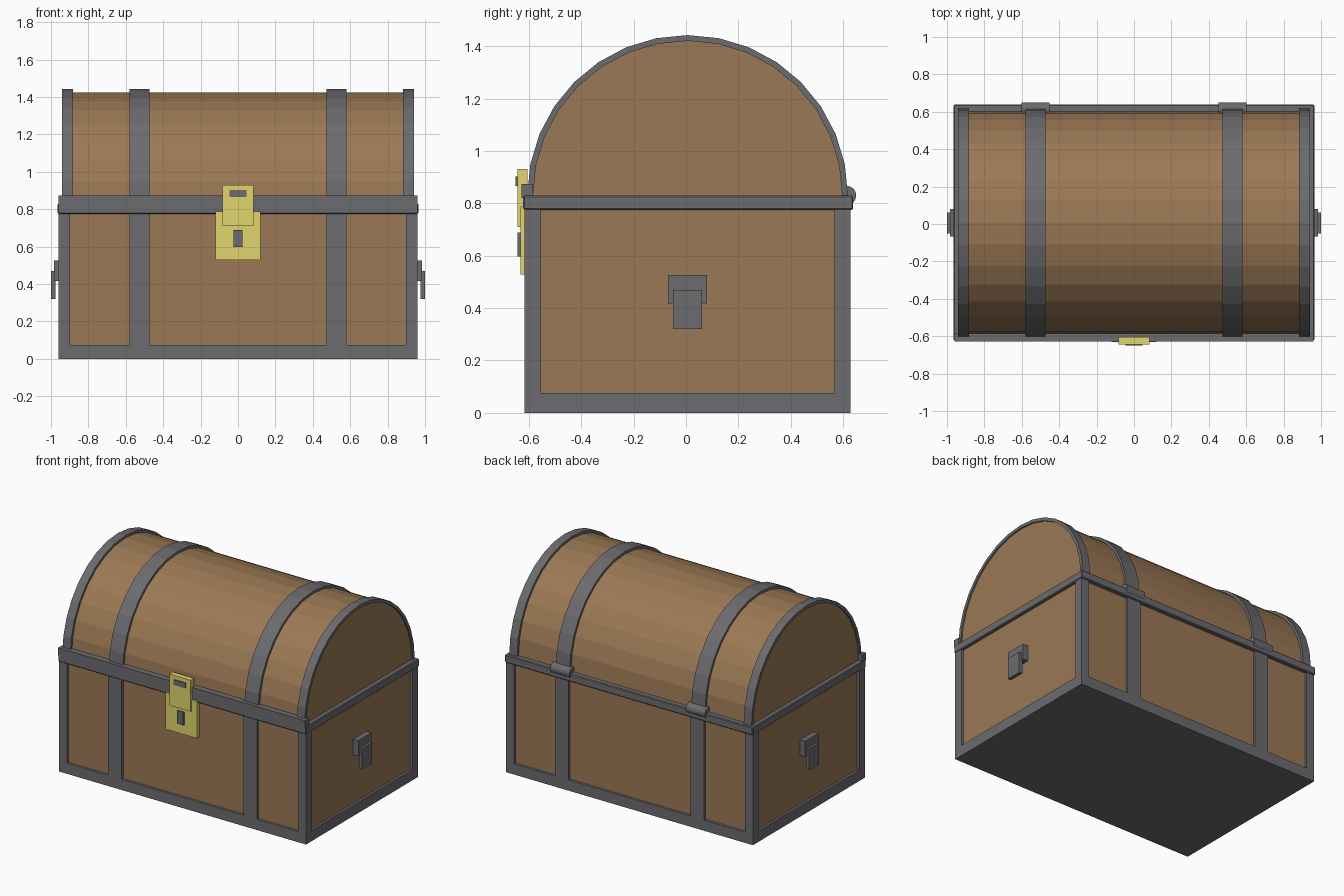
import bpy, bmesh, math
from mathutils import Matrix

if "Cube" in bpy.data.objects:
    bpy.data.objects.remove(bpy.data.objects["Cube"])

CY = 0.006          # depth centre of the chest
LID_Z = 0.83        # height where the arched lid starts


def material(name, rgb):
    m = bpy.data.materials.new(name)
    m.diffuse_color = (*rgb, 1)
    m.use_nodes = True
    m.node_tree.nodes["Principled BSDF"].inputs["Base Color"].default_value = m.diffuse_color
    return m


WOOD = material("wood", (0.33, 0.19, 0.09))
IRON = material("iron", (0.15, 0.15, 0.16))
BRASS = material("brass", (0.76, 0.66, 0.15))


def finish(name, bm, mat):
    bmesh.ops.recalc_face_normals(bm, faces=bm.faces)
    me = bpy.data.meshes.new(name)
    bm.to_mesh(me)
    bm.free()
    me.materials.append(mat)
    ob = bpy.data.objects.new(name, me)
    bpy.context.collection.objects.link(ob)
    return ob


def boxes(name, mat, *ranges, bevel=0):
    """One object made of boxes given as (x0, x1, y0, y1, z0, z1)."""
    bm = bmesh.new()
    for x0, x1, y0, y1, z0, z1 in ranges:
        m = Matrix.Translation(((x0 + x1) / 2, (y0 + y1) / 2, (z0 + z1) / 2))
        m = m @ Matrix.Diagonal((x1 - x0, y1 - y0, z1 - z0, 1))
        bmesh.ops.create_cube(bm, size=1, matrix=m)
    ob = finish(name, bm, mat)
    if bevel:
        mod = ob.modifiers.new("bevel", "BEVEL")
        mod.width, mod.segments = bevel, 1
    return ob


def extrude_profile(name, mat, profile, x0, x1):
    """Extrude a closed (y, z) outline along x."""
    bm = bmesh.new()
    face = bm.faces.new([bm.verts.new((x0, y, z)) for y, z in profile])
    out = bmesh.ops.extrude_face_region(bm, geom=[face])["geom"]
    verts = [g for g in out if isinstance(g, bmesh.types.BMVert)]
    bmesh.ops.translate(bm, verts=verts, vec=(x1 - x0, 0, 0))
    return finish(name, bm, mat)


def arc(r, n=16):
    return [(CY + r * math.cos(math.pi * i / n), LID_Z + r * math.sin(math.pi * i / n))
            for i in range(n + 1)]


# wooden body, showing through the iron frame as recessed panels
boxes("body", WOOD, (-0.943, 0.943, CY - 0.605, CY + 0.605, 0.005, 0.79))
boxes("base_plate", IRON, (-0.95, 0.95, CY - 0.61, CY + 0.61, 0, 0.02))

# iron frame: corner posts, bottom rails, front and back straps
Y0, Y1 = CY - 0.622, CY + 0.622
for sx, side in ((-1, "left"), (1, "right")):
    def xr(a, b):
        return tuple(sorted((sx * a, sx * b)))
    boxes(side + "_corner_posts", IRON,
          (*xr(0.898, 0.96), Y0, Y0 + 0.062, 0, 0.79),
          (*xr(0.898, 0.96), Y1 - 0.062, Y1, 0, 0.79))
    boxes(side + "_bottom_rail", IRON, (*xr(0.93, 0.96), Y0, Y1, 0, 0.075))
    boxes(side + "_body_straps", IRON,
          (*xr(0.473, 0.58), Y0, Y0 + 0.03, 0, 0.79),
          (*xr(0.473, 0.58), Y1 - 0.03, Y1, 0, 0.79))

    # arched lid bands
    for label, a, b in (("end", 0.881, 0.942), ("middle", 0.473, 0.58)):
        extrude_profile(f"{side}_{label}_lid_band", IRON,
                        arc(0.612) + arc(0.59)[::-1], *xr(a, b))

    # hinge barrel at the back
    bm = bmesh.new()
    m = Matrix.Translation((sx * 0.527, 0.613, LID_Z)) @ Matrix.Rotation(math.pi / 2, 4, "Y")
    bmesh.ops.create_cone(bm, cap_ends=True, segments=16, radius1=0.037,
                          radius2=0.037, depth=0.15, matrix=m)
    finish(side + "_hinge", bm, IRON)

    # side handle: mount and drop plate
    boxes(side + "_handle_mount", IRON, (*xr(0.935, 0.983), CY - 0.074, CY + 0.074, 0.417, 0.527))
    boxes(side + "_handle_drop", IRON, (*xr(0.975, 1.0), CY - 0.056, CY + 0.056, 0.321, 0.47))

boxes("front_bottom_rail", IRON, (-0.96, 0.96, Y0, Y0 + 0.03, 0, 0.075))
boxes("back_bottom_rail", IRON, (-0.96, 0.96, Y1 - 0.03, Y1, 0, 0.075))

# rim around the top of the body and the lip of the lid
boxes("rim", IRON, (-0.964, 0.964, -0.622, 0.638, 0.775, LID_Z), bevel=0.005)
boxes("lid_lip", IRON, (-0.96, 0.96, -0.627, -0.584, 0.82, 0.874))

# arched wooden lid
extrude_profile("lid", WOOD, arc(0.595), -0.932, 0.932)

# brass lock
boxes("lock_plate", BRASS, (-0.121, 0.121, -0.631, -0.6, 0.528, 0.788))
boxes("lock_hasp", BRASS, (-0.084, 0.082, -0.643, -0.605, 0.71, 0.93))
boxes("lock_keyhole", IRON, (-0.025, 0.024, -0.643, -0.62, 0.597, 0.688))
boxes("hasp_slot", IRON, (-0.046, 0.046, -0.65, -0.63, 0.866, 0.903))
